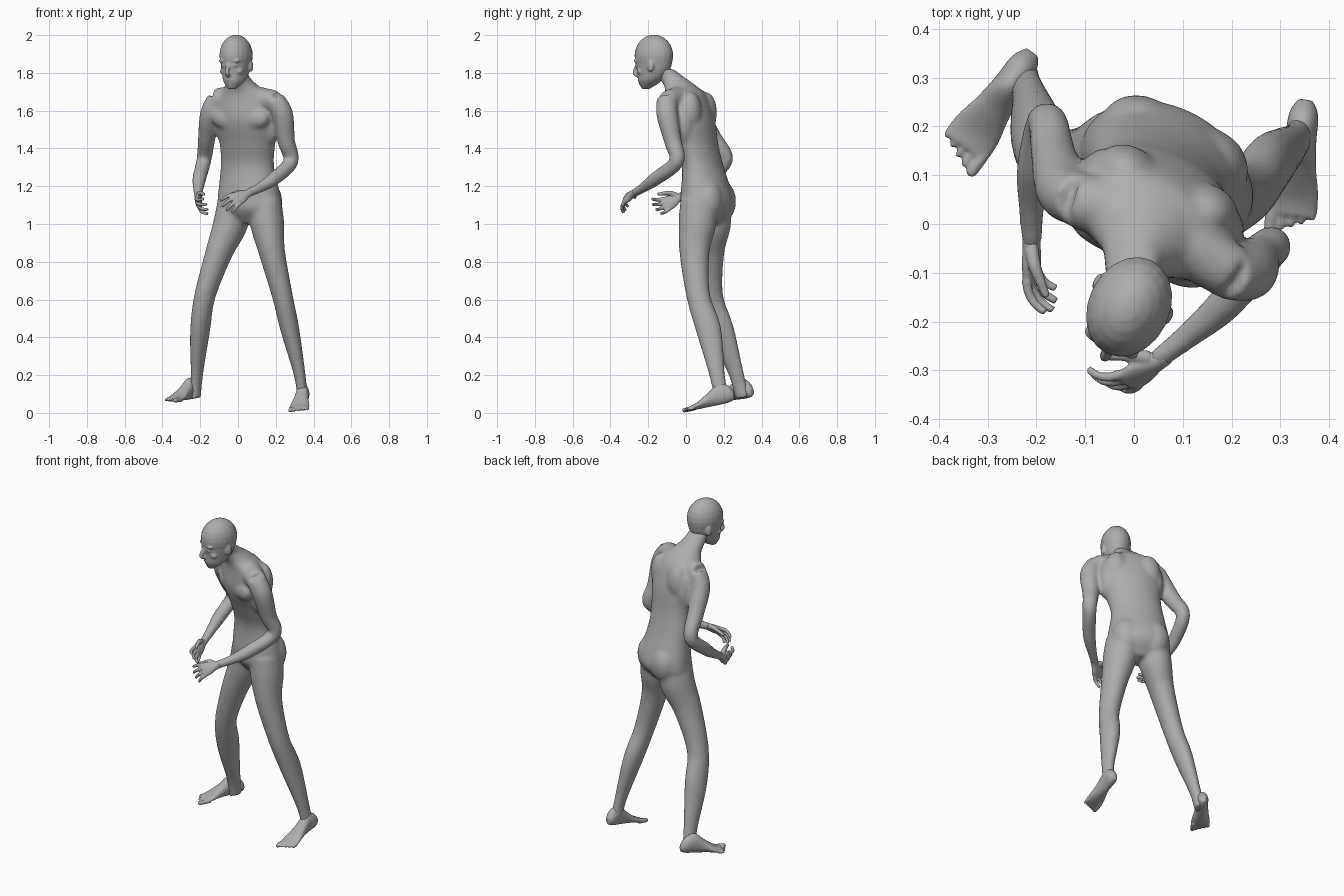
import bpy
import bmesh
import math
from mathutils import Matrix, Vector

if "Cube" in bpy.data.objects:
    bpy.data.objects.remove(bpy.data.objects["Cube"], do_unlink=True)

# One plain grey for the whole figure
grey = bpy.data.materials.new("plain grey")
grey.use_nodes = True
grey.diffuse_color = (.42, .42, .42, 1)
for node in grey.node_tree.nodes:
    if node.type == 'BSDF_PRINCIPLED':
        node.inputs["Base Color"].default_value = grey.diffuse_color

# Trunk and head are turned towards the figure's right
TURN = Matrix.Rotation(math.radians(-26), 4, 'Z')
LEFT = TURN.to_3x3() @ Vector((1, 0, 0))
UP = Vector((0, 0, 1))


def spline(rows, steps=6):
    """Catmull-Rom interpolation of section rows."""
    smooth_rows = []
    last = len(rows) - 1
    for index in range(last):
        corners = [rows[max(0, min(last, index + shift))] for shift in (-1, 0, 1, 2)]
        for step in range(steps):
            t = step / steps
            smooth_rows.append([
                b + .5 * t * (c - a + t * (2 * a - 5 * b + 4 * c - d + t * (3 * (b - c) + d - a)))
                for a, b, c, d in zip(*corners)])
    return smooth_rows + [list(rows[-1])]


def tube(bm, rows, side, axis=None, sides=20):
    """Loft oval sections; each row is x, y, z, half width, half depth."""
    rows = spline(rows)
    last = len(rows) - 1
    points = [Vector(row[:3]) for row in rows]
    rings = []
    for index, (point, row) in enumerate(zip(points, rows)):
        along = axis or points[min(index + 1, last)] - points[max(index - 1, 0)]
        along = along.normalized()
        across = (side - along * side.dot(along)).normalized()
        outward = along.cross(across)
        width, depth = max(row[3], .002), max(row[-1], .002)
        angles = [math.tau * k / sides for k in range(sides)]
        rings.append([bm.verts.new(point + across * width * math.cos(angle)
                                   + outward * depth * math.sin(angle)) for angle in angles])
    for lower, upper in zip(rings, rings[1:]):
        for k in range(sides):
            bm.faces.new((lower[k - 1], lower[k], upper[k], upper[k - 1]))
    bm.faces.new(rings[0][::-1])
    bm.faces.new(rings[-1])


def blob(bm, centre, radii):
    """Ellipsoid lined up with the turned trunk."""
    placement = Matrix.Translation(centre) @ TURN @ Matrix.Diagonal((*radii, 1))
    bmesh.ops.create_uvsphere(bm, u_segments=20, v_segments=12, radius=1, matrix=placement)


def finish(bm, name, voxel, passes):
    """Fuse the overlapping shells into one smooth skin."""
    mesh = bpy.data.meshes.new(name)
    bmesh.ops.recalc_face_normals(bm, faces=bm.faces)
    bm.to_mesh(mesh)
    bm.free()
    mesh.materials.append(grey)
    obj = bpy.data.objects.new(name, mesh)
    bpy.context.scene.collection.objects.link(obj)
    fuse = obj.modifiers.new("fuse", 'REMESH')
    fuse.mode = 'VOXEL'
    fuse.voxel_size = voxel
    fuse.use_smooth_shade = True
    soften = obj.modifiers.new("soften", 'SMOOTH')
    soften.factor = .5
    soften.iterations = passes


def turned(origin):
    """Placer for points given as left, back, height in the turned frame."""
    return lambda left, back, height: Vector(origin) + TURN @ Vector((left, back, height))


# Trunk and neck
body = bmesh.new()
tube(body, [(.06, .11, 1, .08, .06), (.06, .11, 1.07, .17, .12), (.06, .11, 1.14, .175, .13),
            (.05, .09, 1.3, .15, .1), (.05, .055, 1.42, .155, .105), (.045, .02, 1.55, .18, .12),
            (.035, 0, 1.68, .15, .1), (.02, -.03, 1.73, .09, .085),
            (0, -.08, 1.78, .058, .07), (0, -.12, 1.82, .05, .055)], LEFT, UP, 32)
chest, seat = turned((.045, .02, 0)), turned((.06, .11, 0))
for s in (-1, 1):
    blob(body, chest(.08 * s, -.07, 1.56), (.085, .045, .06))      # pectoral
    blob(body, chest(.09 * s, .05, 1.59), (.07, .057, .11))        # shoulder blade
    blob(body, chest(.14 * s, .015, 1.54), (.043, .065, .12))      # side of the chest
    blob(body, chest(.04 * s, .08, 1.42), (.035, .035, .16))       # back muscle
    blob(body, seat(.075 * s, .05, 1.12), (.088, .075, .11))       # buttock
    ends = chest(.02 * s, -.08, 1.68), chest(.15 * s, -.05, 1.69)
    tube(body, [(*end, .012) for end in ends], UP)                 # collar bone

# Shoulder girdle
tube(body, [(-.12, .05, 1.66, .057), (.035, 0, 1.67, .068), (.2, -.1, 1.65, .057)], UP)

# Arms, from shoulder to wrist, with shared thickness
left_arm = [(.19, -.1, 1.66), (.235, -.1, 1.58), (.255, -.07, 1.44), (.28, -.05, 1.33),
            (.19, -.16, 1.24), (.11, -.23, 1.19), (.045, -.28, 1.16)]
right_arm = [(-.11, .05, 1.66), (-.145, .07, 1.58), (-.165, .14, 1.46), (-.18, .21, 1.34),
             (-.205, .11, 1.24), (-.21, .03, 1.18), (-.21, -.04, 1.14)]
arm_radii = (.055, .057, .047, .04, .037, .027, .022)
for path, side in ((left_arm, Vector((1, -1, 0))), (right_arm, Vector((1, 0, 0)))):
    tube(body, [(*point, radius) for point, radius in zip(path, arm_radii)], side)

# Legs, from hip to ankle, with shared heights and thickness
left_leg = [(.145, .07), (.155, .06), (.18, .045), (.235, .065), (.275, .12),
            (.327, .165), (.34, .188)]
right_leg = [(-.02, .14), (-.04, .14), (-.1, .125), (-.175, .135), (-.2, .19),
             (-.218, .268), (-.227, .298)]
leg_levels = [(1.12, .085, .1), (1, .09, .1), (.85, .07, .08), (.62, .055, .063),
              (.44, .05, .067), (.2, .031, .042), (.08, .029, .04)]
for path, side in ((left_leg, Vector((1, 0, 0))), (right_leg, LEFT)):
    tube(body, [(*spot, *level) for spot, level in zip(path, leg_levels)], side)
    knee = Vector((*path[3], .63)) - UP.cross(LEFT) * .04
    blob(body, knee, (.032, .025, .045))
finish(body, "body", .009, 11)

# Head
head = bmesh.new()
face = turned((-.01, -.17, 0))
blob(head, face(0, 0, 1.892), (.084, .107, .11))
jaw = [(-.048, 1.715, .02, .02), (-.025, 1.755, .055, .062), (-.006, 1.8, .068, .085),
       (0, 1.85, .077, .1), (0, 1.9, .08, .1)]
tube(head, [(*face(0, back, height), *size) for back, height, *size in jaw], LEFT, UP, 32)
nose = [(-.09, 1.86, .008), (-.113, 1.803, .012), (-.09, 1.787, .013)]
tube(head, [(*face(0, back, height), radius) for back, height, radius in nose], LEFT)
blob(head, face(0, -.08, 1.765), (.024, .012, .01))                # lips
for s in (-1, 1):
    blob(head, face(.03 * s, -.082, 1.864), (.034, .016, .011))    # brow
    blob(head, face(.03 * s, -.08, 1.838), (.015, .015, .009))     # eye
    blob(head, face(.043 * s, -.055, 1.808), (.024, .023, .018))   # cheekbone
    blob(head, face(.08 * s, .018, 1.835), (.009, .02, .031))      # ear
finish(head, "head", .0055, 5)


def hand(name, wrist, reach, spread, palm_sign):
    """Hand reaching along reach, with spread pointing to the little finger."""
    bm = bmesh.new()
    wrist, reach, spread = Vector(wrist), Vector(reach).normalized(), Vector(spread)
    spread = (spread - reach * spread.dot(reach)).normalized()
    palm = reach.cross(spread) * palm_sign
    sections = [(-.02, .02, .02), (.01, .024, .018), (.045, .038, .017), (.085, .041, .013)]
    tube(bm, [(*(wrist + reach * along), *size) for along, *size in sections], spread)
    for finger, length in enumerate((.026, .03, .028, .022)):
        offset = (finger - 1.5) * .022
        point = wrist + reach * .075 + spread * offset
        rows = [(*point, .0105)]
        for joint in range(3):
            curl = .25 + .4 * joint
            heading = reach * math.cos(curl) + palm * math.sin(curl) + spread * offset * 6
            point = point + heading * length
            rows.append((*point, .01 - .001 * joint))
        tube(bm, rows, spread, sides=10)
    thumb = [(.01, -.018, .006, .015), (.04, -.042, .022, .013), (.095, -.054, .05, .008)]
    tube(bm, [(*(wrist + reach * along + spread * across + palm * lift), radius)
              for along, across, lift, radius in thumb], spread + reach, sides=10)
    finish(bm, name, .0045, 2)


hand("left_hand", (.05, -.28, 1.16), (-.75, -.5, -.35), (.2, -.5, -.8), -1)
hand("right_hand", (-.21, -.035, 1.14), (0, -.9, -.45), (.2, -.3, -.85), 1)


def foot(name, heel, heading, drop, inner):
    """Foot from the heel along heading; the sole falls by drop per unit."""
    bm = bmesh.new()
    heel, forward = Vector(heel), Vector((*heading, 0)).normalized()
    across = UP.cross(forward) * inner
    step = forward - UP * drop
    sections = [(0, .034, .015, .02), (.03, .05, .03, .045), (.085, .06, .033, .058),
                (.14, .04, .04, .038), (.2, .02, .053, .018), (.24, .014, .05, .011)]
    tube(bm, [(*(heel + step * along + UP * lift), *size) for along, lift, *size in sections],
         across, forward)
    for toe in range(5):
        radius = .009 if toe else .0125
        root = heel + across * (.04 - .021 * toe) + UP * .012
        tip = .282 - .009 * toe
        rows = [(.21, radius), (tip - .012, radius), (tip, radius / 2)]
        tube(bm, [(*(root + step * along), size) for along, size in rows], across, sides=10)
    finish(bm, name, .005, 3)


foot("left_foot", (.352, .255, .055), (-.034, -.265), .195, -1)
foot("right_foot", (-.208, .352, .075), (-.16, -.225), .075, 1)
